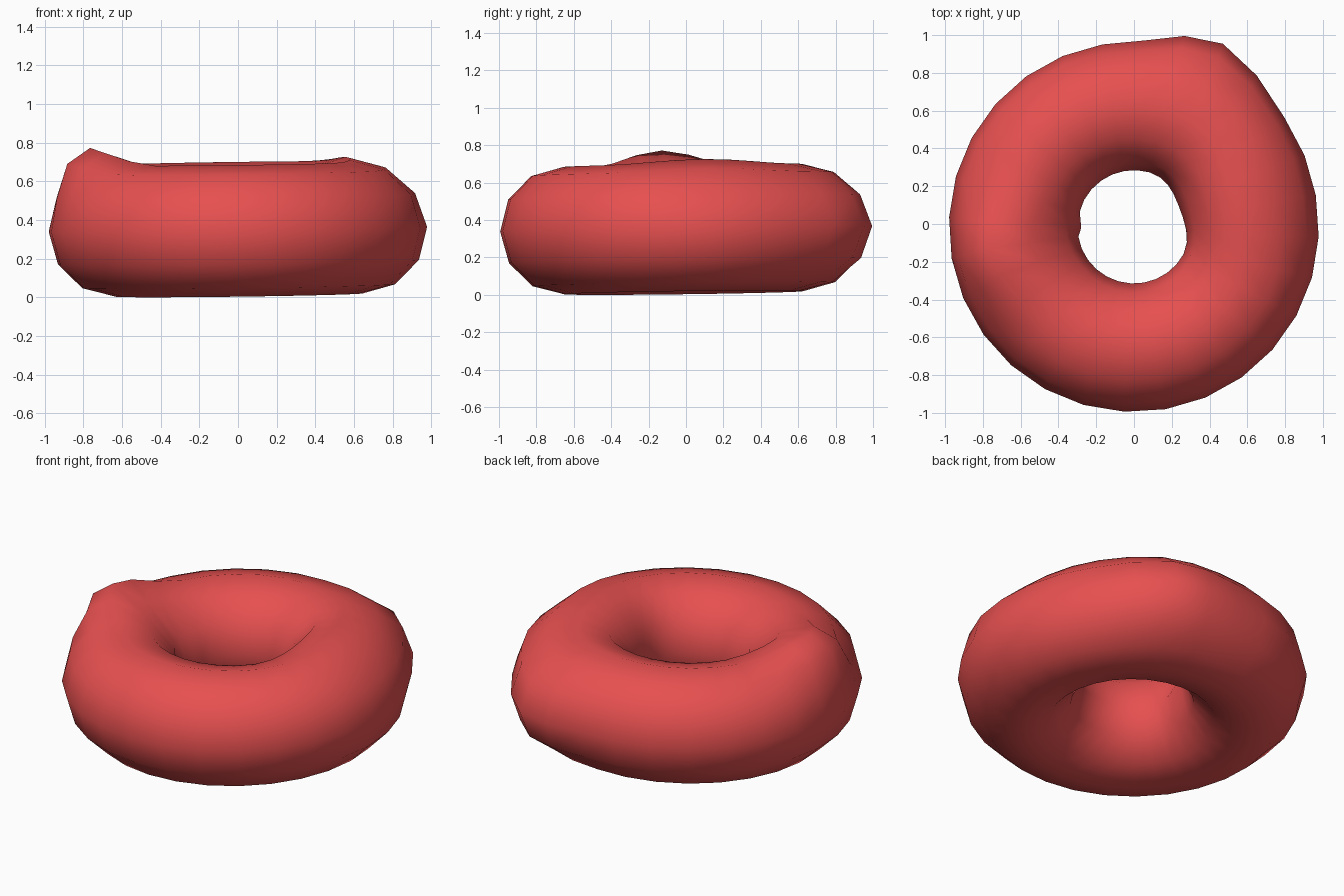
import bpy
from math import radians
from mathutils import Vector, Matrix

if "Cube" in bpy.data.objects:
    bpy.data.objects.remove(bpy.data.objects["Cube"])

# Ring: a low-resolution torus, slightly turned and tilted
bpy.ops.mesh.primitive_torus_add(major_segments=28, minor_segments=12,
                                 major_radius=0.64, minor_radius=0.34)
ring = bpy.context.object
ring.name = "dough_ring"
me = ring.data
turn = (Matrix.Translation((0, -0.015, 0.35))
        @ Matrix.Rotation(radians(0.75), 4, 'X')
        @ Matrix.Rotation(radians(-0.75), 4, 'Y')
        @ Matrix.Rotation(radians(-3), 4, 'Z'))
me.transform(turn)


def pull(centre, move, radius):
    """Soft pull: smooth falloff around the nearest vertex."""
    c = min((v.co.copy() for v in me.vertices),
            key=lambda p: (p - Vector(centre)).length)
    for v in me.vertices:
        t = 1 - (v.co - c).length / radius
        if t > 0:
            v.co += Vector(move) * (3 * t * t - 2 * t ** 3)


# Hand-made irregularities of the dough
pull((-0.63, -0.14, 0.68), (-0.13, 0.0, 0.09), 0.42)   # raised left lump
pull((0.62, 0.12, 0.69), (-0.07, 0.0, 0.025), 0.55)    # right side pushed in
pull((0.28, 0.08, 0.36), (-0.04, 0.0, 0.0), 0.28)      # inner right wall
pull((0.45, 0.83, 0.36), (0.0, 0.11, 0.0), 0.52)       # back bulge
pull((-0.30, 0.0, 0.35), (0.02, -0.02, 0.0), 0.08)     # small dent in the hole

# Stand on the ground
low = min(v.co.z for v in me.vertices)
me.transform(Matrix.Translation((0, 0, -low)))
bpy.ops.object.shade_smooth()

mat = bpy.data.materials.new("red_dough")
mat.diffuse_color = (0.8, 0.08, 0.08, 1)
mat.use_nodes = True
mat.node_tree.nodes["Principled BSDF"].inputs["Base Color"].default_value = mat.diffuse_color
me.materials.append(mat)
